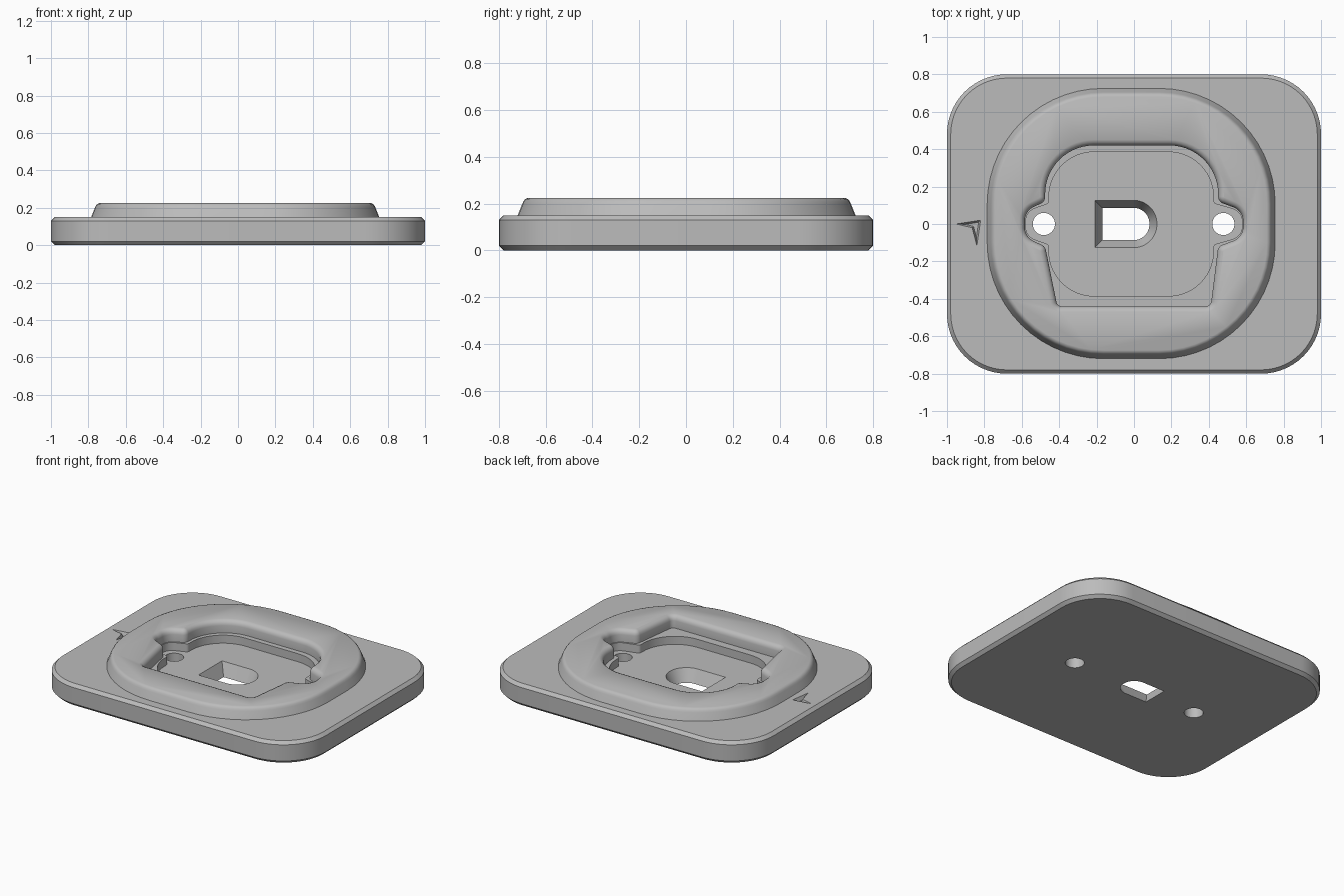
import bpy, bmesh, math
from mathutils import Vector

if "Cube" in bpy.data.objects:
    bpy.data.objects.remove(bpy.data.objects["Cube"], do_unlink=True)

grey = bpy.data.materials.new("plain_grey")
grey.use_nodes = True
colour = (0.5, 0.5, 0.5, 1)
grey.diffuse_color = colour
grey.node_tree.nodes["Principled BSDF"].inputs["Base Color"].default_value = colour


def outline(corners, segments=14):
    """Counter-clockwise polygon whose (x, y, radius) corners are rounded."""
    result = []
    for i, (x, y, r) in enumerate(corners):
        p = Vector((x, y))
        if r == 0:
            result.append(p)
            continue
        a = (Vector(corners[i - 1][:2]) - p).normalized()
        b = (Vector(corners[(i + 1) % len(corners)][:2]) - p).normalized()
        half = math.acos(a.dot(b)) / 2
        centre = p + (a + b).normalized() * (r / math.sin(half))
        start = p + a * (r / math.tan(half)) - centre
        end = p + b * (r / math.tan(half)) - centre
        first = math.atan2(start.y, start.x)
        turn = math.remainder(math.atan2(end.y, end.x) - first, math.tau)
        for k in range(segments + 1):
            t = first + turn * k / segments
            result.append(centre + Vector((math.cos(t), math.sin(t))) * r)
    return result


def offset(points, d):
    """Move a polygon outward by d with mitred corners."""
    result = []
    for i, p in enumerate(points):
        e1 = (p - points[i - 1]).normalized()
        e2 = (points[(i + 1) % len(points)] - p).normalized()
        n1, n2 = Vector((e1.y, -e1.x)), Vector((e2.y, -e2.x))
        result.append(p + (n1 + n2) * (d / (1 + n1.dot(n2))))
    return result


def rounded_box(x0, x1, y0, y1, r):
    return outline([(x1, y0, r), (x1, y1, r), (x0, y1, r), (x0, y0, r)])


def loft(name, points, profile):
    """Solid made of one outline stacked along (offset, height) steps."""
    bm = bmesh.new()
    rings = [[bm.verts.new((p.x, p.y, z)) for p in offset(points, d)]
             for d, z in profile]
    n = len(points)
    for low, high in zip(rings, rings[1:]):
        for i in range(n):
            j = (i + 1) % n
            bm.faces.new((low[i], low[j], high[j], high[i]))
    bm.faces.new(rings[0][::-1])
    bm.faces.new(rings[-1])
    mesh = bpy.data.meshes.new(name)
    bm.to_mesh(mesh)
    bm.free()
    ob = bpy.data.objects.new(name, mesh)
    bpy.context.collection.objects.link(ob)
    return ob


def combine(target, tool, operation):
    bpy.context.view_layer.objects.active = target
    mod = target.modifiers.new(operation, "BOOLEAN")
    mod.operation = operation
    mod.solver = "EXACT"
    mod.object = tool
    bpy.ops.object.modifier_apply(modifier=mod.name)
    bpy.data.objects.remove(tool, do_unlink=True)


# Base plate with chamfered rims
plate = loft("mounting_plate", rounded_box(-1, 1, -0.8, 0.8, 0.32),
             [(-0.02, 0), (0, 0.02), (0, 0.13), (-0.02, 0.15)])

# Raised collar with a rounded shoulder
collar = loft("raised_collar", rounded_box(-0.785, 0.755, -0.72, 0.725, 0.62),
              [(0.02, 0.1), (-0.02, 0.2), (-0.025, 0.211),
               (-0.033, 0.22), (-0.045, 0.225)])
combine(plate, collar, "UNION")

# Upper pocket: round back, two ears and a straight-sided front
pocket = outline([
    (0.41, -0.44, 0.03), (0.45, -0.12, 0.04),
    (0.583, -0.07, 0.08), (0.583, 0.07, 0.08), (0.45, 0.12, 0.04),
    (0.45, 0.42, 0.26), (-0.475, 0.42, 0.26), (-0.475, 0.12, 0.04),
    (-0.583, 0.07, 0.08), (-0.583, -0.07, 0.08),
    (-0.475, -0.12, 0.04), (-0.41, -0.44, 0.03)])
combine(plate, loft("upper_pocket", pocket,
                    [(0, 0.14), (0, 0.19), (0.004, 0.205), (0.014, 0.218),
                     (0.03, 0.225), (0.034, 0.24)]), "DIFFERENCE")

# Lower pocket: sunken floor leaving a narrow ledge
half = [(0.425, -0.385, 0.24), (0.425, -0.11, 0.02), (0.578, -0.066, 0.07)]
right = half + [(x, -y, r) for x, y, r in reversed(half)]
left = [(-x - (0.03 if x < 0.5 else 0), -y, r) for x, y, r in right]
combine(plate, loft("lower_pocket", outline(right + left),
                    [(0, 0.085), (0, 0.16)]), "DIFFERENCE")

# Tapered D-shaped opening in the middle
opening = outline([(0.123, -0.127, 0.125), (0.123, 0.127, 0.125),
                   (-0.21, 0.127, 0), (-0.21, -0.127, 0)])
combine(plate, loft("centre_opening", opening,
                    [(-0.05, -0.02), (0.016, 0.12)]), "DIFFERENCE")

# Screw holes in the ears
for x in (-0.482, 0.478):
    hole = rounded_box(x - 0.059, x + 0.059, -0.059, 0.059, 0.058)
    combine(plate, loft("screw_hole", hole, [(0, -0.02), (0, 0.12)]), "DIFFERENCE")

# Engraved pointer, tapering to its floor
pointer = outline([(-0.95, 0, 0), (-0.865, -0.02, 0), (-0.84, -0.115, 0), (-0.82, 0.02, 0)])
combine(plate, loft("pointer_cut", pointer,
                    [(-0.009, 0.125), (0.004, 0.16)]), "DIFFERENCE")

# Finish
plate.data.materials.clear()
plate.data.materials.append(grey)
for face in plate.data.polygons:
    face.material_index = 0
bpy.ops.object.select_all(action="DESELECT")
plate.select_set(True)
bpy.context.view_layer.objects.active = plate
bpy.ops.object.shade_smooth_by_angle(angle=math.radians(30))
